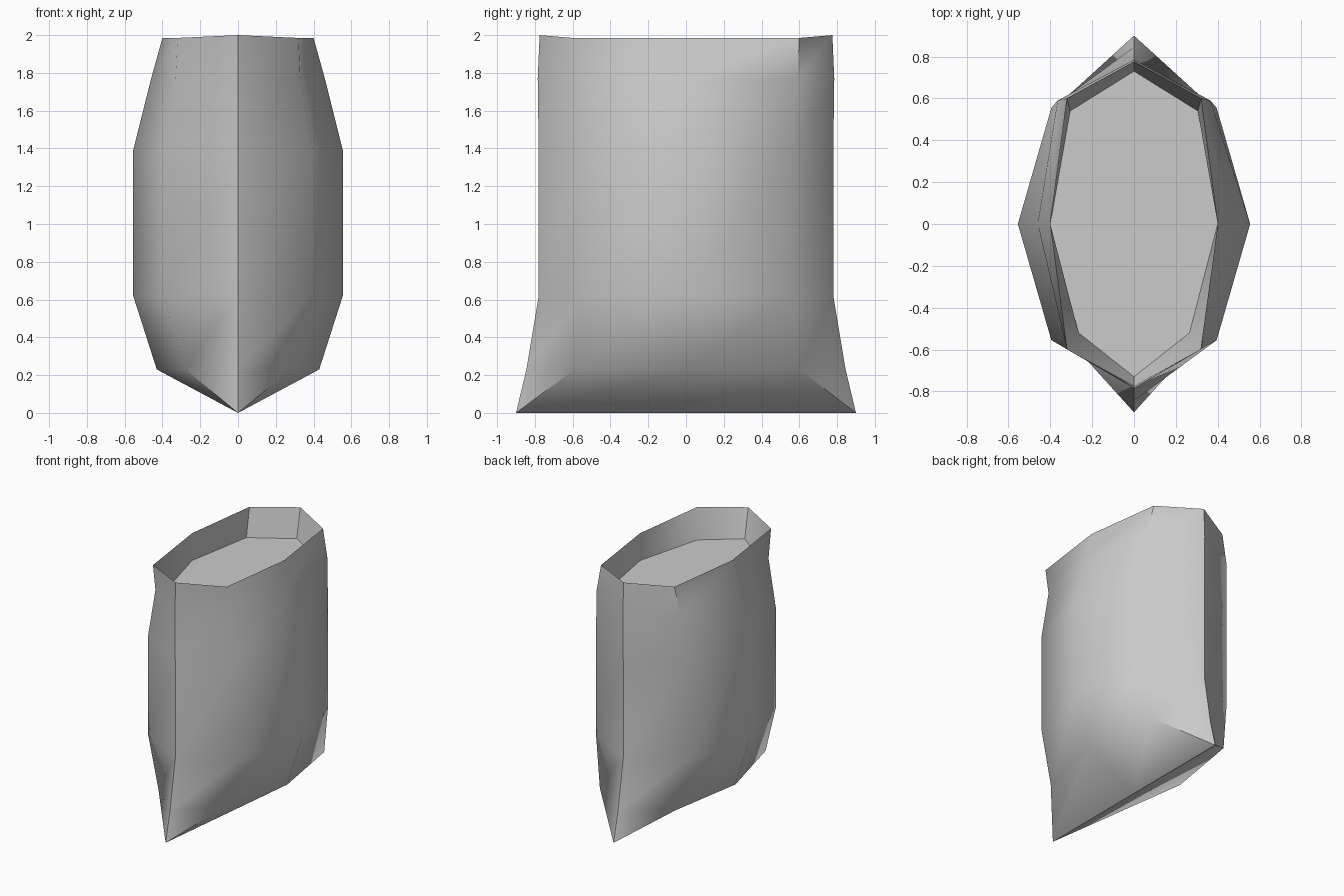
import bpy, bmesh, math

cube = bpy.data.objects.get("Cube")
if cube:
    bpy.data.objects.remove(cube)

grey = bpy.data.materials.new("light grey cloth")
grey.use_nodes = True
colour = (0.6, 0.6, 0.6, 1)
grey.diffuse_color = colour
grey.node_tree.nodes["Principled BSDF"].inputs["Base Color"].default_value = colour


def ring(bm, z, end, front, side, back, end_z=None):
    """Eight-sided section: seam ends, front and back corners, side middles."""
    ez = z if end_z is None else end_z
    fx, fy = front
    bx, by = back
    pts = [(0, -end, ez), (fx, -fy, z), (side, 0, z), (bx, by, z),
           (0, end, ez), (-bx, by, z), (-side, 0, z), (-fx, -fy, z)]
    return [bm.verts.new(p) for p in pts]


def bridge(bm, low, high):
    n = len(low)
    for i in range(n):
        j = (i + 1) % n
        bm.faces.new((low[i], low[j], high[j], high[i]))


def finish(bm, name):
    mesh = bpy.data.meshes.new(name)
    bm.to_mesh(mesh)
    bm.free()
    obj = bpy.data.objects.new(name, mesh)
    bpy.context.collection.objects.link(obj)
    mesh.materials.append(grey)
    bpy.ops.object.select_all(action='DESELECT')
    obj.select_set(True)
    bpy.context.view_layer.objects.active = obj
    bpy.ops.object.shade_smooth_by_angle(angle=math.radians(50))


def rim_ring(bm):
    return ring(bm, 1.985, 0.775, (0.32, 0.6), 0.4, (0.32, 0.6), 2.0)


# Sack wall, from the gathered bottom up to the open rim
bm = bmesh.new()
rings = [
    ring(bm, 0.23, 0.845, (0.28, 0.59), 0.43, (0.33, 0.6)),
    ring(bm, 0.62, 0.78, (0.395, 0.555), 0.555, (0.395, 0.555)),
    ring(bm, 1.39, 0.78, (0.395, 0.555), 0.555, (0.395, 0.555)),
    ring(bm, 1.77, 0.785, (0.33, 0.555), 0.46, (0.365, 0.59)),
    rim_ring(bm),
]
for low, high in zip(rings, rings[1:]):
    bridge(bm, low, high)

# Bottom folds, meeting in a straight seam
seam_front, seam_mid, seam_back = [bm.verts.new((0, y, 0)) for y in (-0.9, 0, 0.9)]
base = rings[0]
for a, b, c, d, e in ((0, 1, 2, 3, 4), (0, 7, 6, 5, 4)):
    bm.faces.new((base[a], seam_front, base[b]))
    bm.faces.new((seam_front, seam_mid, base[c], base[b]))
    bm.faces.new((seam_mid, seam_back, base[d], base[c]))
    bm.faces.new((seam_back, base[e], base[d]))
bmesh.ops.recalc_face_normals(bm, faces=bm.faces)
finish(bm, "sack_wall")

# Inside of the mouth, with the level surface of the contents
bm = bmesh.new()
floor = ring(bm, 1.77, 0.73, (0.265, 0.52), 0.4, (0.305, 0.54))
bridge(bm, rim_ring(bm), floor)
bm.faces.new(floor)
finish(bm, "sack_mouth")
